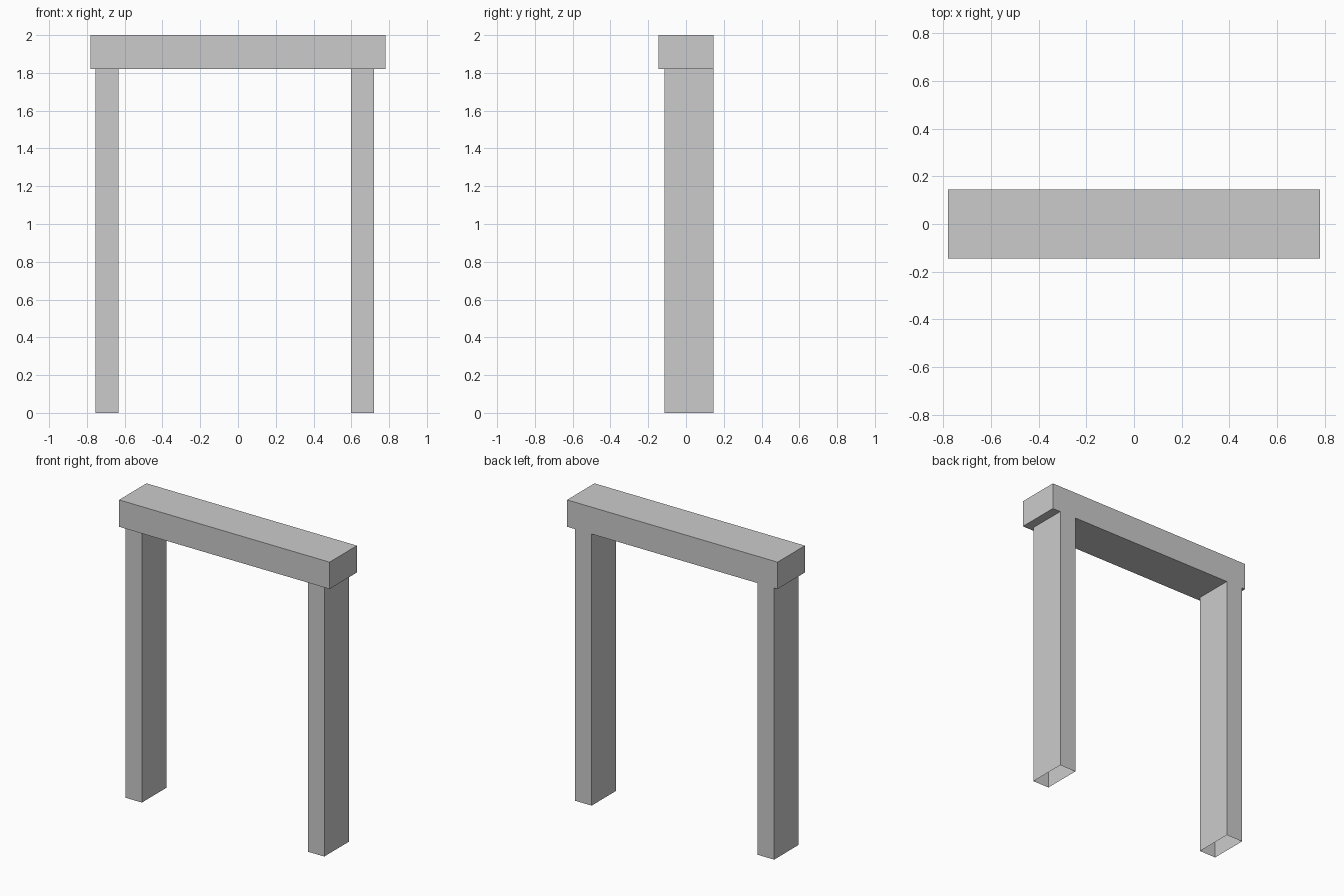
import bpy, bmesh
from mathutils import Matrix, Vector

if "Cube" in bpy.data.objects:
    bpy.data.objects.remove(bpy.data.objects["Cube"])

HALF_X, HALF_Y = 0.78, 0.145
BEAM_BOTTOM, TOP = 1.82, 2.0
POSTS = [(-0.755, -0.632), (0.598, 0.72)]  # x ranges of the two posts
POST_FRONT = -0.115                        # posts are flush with the back

bm = bmesh.new()

# Lintel beam
height = TOP - BEAM_BOTTOM
bmesh.ops.create_cube(bm, size=1, matrix=Matrix.Translation((0, 0, BEAM_BOTTOM + height / 2))
                      @ Matrix.Diagonal((2 * HALF_X, 2 * HALF_Y, height, 1)))


def cut(point, normal):
    bmesh.ops.bisect_plane(bm, geom=bm.verts[:] + bm.edges[:] + bm.faces[:],
                           plane_co=point, plane_no=normal)


# Post outlines on the underside
for x in (x for span in POSTS for x in span):
    cut((x, 0, 0), (1, 0, 0))
cut((0, POST_FRONT, 0), (0, 1, 0))


def is_post_seat(face):
    c = face.calc_center_median()
    return (abs(c.z - BEAM_BOTTOM) < 1e-4 and c.y > POST_FRONT
            and any(a < c.x < b for a, b in POSTS))


# Posts: hollow, open at the foot
seats = [f for f in bm.faces if is_post_seat(f)]
bmesh.ops.delete(bm, geom=seats, context='FACES_ONLY')
rims = [e for e in bm.edges if e.is_boundary]
walls = bmesh.ops.extrude_edge_only(bm, edges=rims)
feet = [v for v in walls["geom"] if isinstance(v, bmesh.types.BMVert)]
bmesh.ops.translate(bm, verts=feet, vec=Vector((0, 0, -BEAM_BOTTOM)))

bmesh.ops.recalc_face_normals(bm, faces=bm.faces[:])
bmesh.ops.dissolve_limit(bm, angle_limit=0.01, verts=bm.verts[:], edges=bm.edges[:])

mesh = bpy.data.meshes.new("door_frame")
bm.to_mesh(mesh)
bm.free()
bpy.context.collection.objects.link(bpy.data.objects.new("door_frame", mesh))
